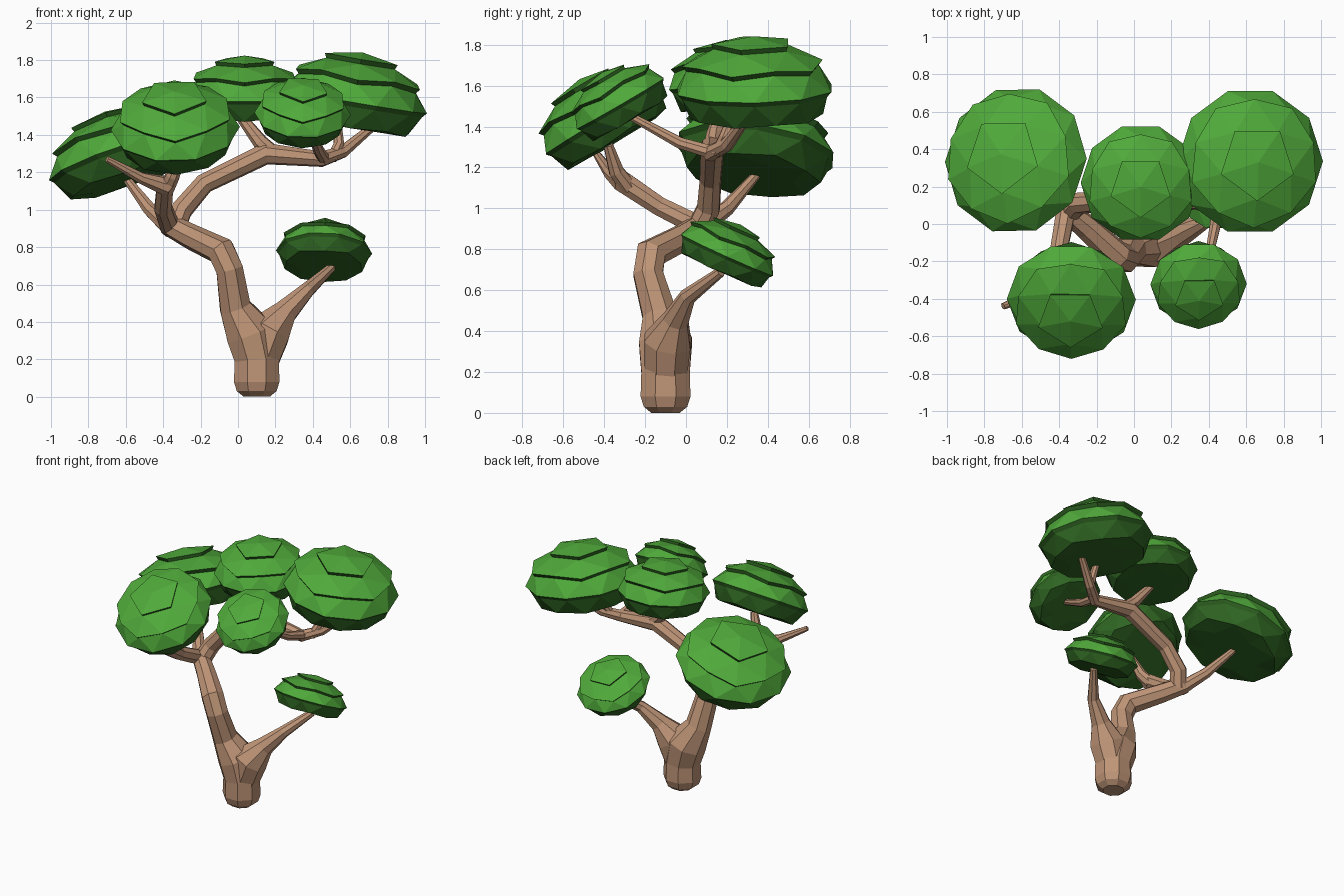
import bpy, bmesh, math
from mathutils import Vector, Matrix

if "Cube" in bpy.data.objects:
    bpy.data.objects.remove(bpy.data.objects["Cube"])


def material(name, colour):
    m = bpy.data.materials.new(name)
    m.diffuse_color = (*colour, 1)
    m.use_nodes = True
    m.node_tree.nodes["Principled BSDF"].inputs["Base Color"].default_value = m.diffuse_color
    return m


BARK = material("bark brown", (0.52, 0.30, 0.185))
LEAF = material("leaf green", (0.08, 0.40, 0.043))
DARK_LEAF = material("dark leaf green", (0.028, 0.13, 0.016))


def finish(name, bm, *mats):
    bmesh.ops.recalc_face_normals(bm, faces=bm.faces)
    mesh = bpy.data.meshes.new(name)
    bm.to_mesh(mesh)
    bm.free()
    for m in mats:
        mesh.materials.append(m)
    bpy.context.collection.objects.link(bpy.data.objects.new(name, mesh))


def limb(name, points, sides=8):
    """Faceted tube through (x, y, z, radius) points."""
    bm = bmesh.new()
    pos = [Vector(p[:3]) for p in points]
    n = len(pos)
    tangent = (pos[1] - pos[0]).normalized()
    side = tangent.orthogonal().normalized()
    rings = []
    for i, p in enumerate(pos):
        new = Vector()
        if i > 0:
            new += (p - pos[i - 1]).normalized()
        if i < n - 1:
            new += (pos[i + 1] - p).normalized()
        new.normalize()
        side = tangent.rotation_difference(new) @ side
        tangent = new
        up = tangent.cross(side)
        ring = []
        for k in range(sides):
            a = math.tau * (k + 0.5) / sides
            ring.append(bm.verts.new(p + points[i][3] * (side * math.cos(a) + up * math.sin(a))))
        rings.append(ring)
    for a, b in zip(rings, rings[1:]):
        for k in range(sides):
            j = (k + 1) % sides
            bm.faces.new((a[k], a[j], b[j], b[k]))
    bm.faces.new(rings[0])
    bm.faces.new(rings[-1])
    finish(name, bm, BARK)


def rank(z):
    """Ring number of an icosphere vertex, counted from the top pole."""
    return sum(z < t for t in (0.95, 0.7, 0.3, -0.2))


def leaf_clump(name, centre, radius, height, axis, lip=0.06):
    """Flattened icosphere in stepped tiers; step walls and underside are dark."""
    src = bmesh.new()
    bmesh.ops.create_icosphere(src, subdivisions=2, radius=1)
    bm = bmesh.new()
    tilt = Vector((0, 0, 1)).rotation_difference(Vector(axis)).to_matrix().to_4x4()
    place = (Matrix.Translation(centre) @ tilt
             @ Matrix.Diagonal((radius / (1 + lip), radius / (1 + lip), height, 1))
             @ Matrix.Rotation(math.radians(-18), 4, 'Z'))
    made = {}

    def vert(v, lipped):
        key = (v.index, lipped)
        if key not in made:
            s = 1 + lip if lipped else 1
            z = max(v.co.z, -0.5)
            if 1 <= rank(v.co.z) <= 3:
                z += 0.02 if lipped else -0.07
            made[key] = bm.verts.new(place @ Vector((v.co.x * s, v.co.y * s, z)))
        return made[key]

    src.verts.index_update()
    for f in src.faces:
        tier = min(3, min(rank(v.co.z) for v in f.verts))
        face = bm.faces.new([vert(v, tier < 3 and rank(v.co.z) == tier + 1) for v in f.verts])
        face.material_index = int(tier == 3)
    # step walls between the tiers
    for e in src.edges:
        a, b = e.verts
        if rank(a.co.z) == rank(b.co.z) and 1 <= rank(a.co.z) <= 3:
            wall = bm.faces.new((vert(a, True), vert(b, True), vert(b, False), vert(a, False)))
            wall.material_index = 1
    src.free()
    finish(name, bm, LEAF, DARK_LEAF)


# Trunk and low side branch
fork = (-0.37, 0.08, 0.92)
limb("trunk", [(.1, -.1, 0, .075), (.1, -.1, .03, .115), (.1, -.1, .08, .132), (.1, -.1, .2, .128),
               (.065, -.1, .34, .14), (-.015, -.13, .48, .09), (-.045, -.185, .68, .078),
               (-.09, -.17, .78, .08), (-.25, -.02, .855, .068), (*fork, .06)])
limb("low_branch", [(.1, -.1, .16, .11), (.165, -.09, .35, .125), (.255, -.05, .455, .068),
                    (.37, .01, .57, .042), (.5, .17, .69, .025)])

# Long branch to the right, with its twigs
knee = (.15, .13, 1.3)
elbow = (.45, .12, 1.27)
limb("long_branch", [(-.34, .06, .9, .06), (-.3, .11, 1.0, .06), (-.18, .12, 1.14, .055),
                     (*knee, .06), (*elbow, .042), (.56, .2, 1.31, .035), (.74, .31, 1.46, .022)])
limb("middle_twig", [(.2, .13, 1.29, .045), (.12, .14, 1.36, .042), (-.01, .19, 1.53, .025)])
limb("upper_right_twig", [(.5, .15, 1.27, .03), (.54, .19, 1.35, .03), (.53, .24, 1.48, .022)])
limb("front_right_twig", [(.46, .14, 1.27, .035), (.43, -.03, 1.32, .03), (.38, -.27, 1.45, .02)])

# Front branch, with a bare tip and a leaf twig
limb("front_branch", [(-.36, .09, .9, .055), (-.4, -.13, 1.01, .05), (-.39, -.31, 1.13, .055),
                      (-.52, -.37, 1.17, .032), (-.7, -.44, 1.27, .018)])
limb("front_left_twig", [(-.39, -.28, 1.1, .045), (-.35, -.34, 1.18, .04), (-.3, -.38, 1.31, .025)])

# Back left branch
limb("back_left_branch", [(-.36, .06, .9, .05), (-.47, .2, 1.0, .038), (-.6, .35, 1.17, .022)])

# Leaf clumps
leaf_clump("leaves_back_right", (.62, .335, 1.575), .395, .27, (.17, -.02, 1))
leaf_clump("leaves_back_left", (-.63, .34, 1.28), .40, .26, (-.34, .14, 1))
leaf_clump("leaves_middle", (.035, .22, 1.605), .32, .22, (0, -.1, 1))
leaf_clump("leaves_front_left", (-.335, -.40, 1.43), .345, .235, (-.03, -.6, 1))
leaf_clump("leaves_front_right", (.345, -.32, 1.51), .258, .18, (.03, -.58, 1))
leaf_clump("leaves_low", (.46, .2, .77), .258, .165, (.04, .45, 1))
